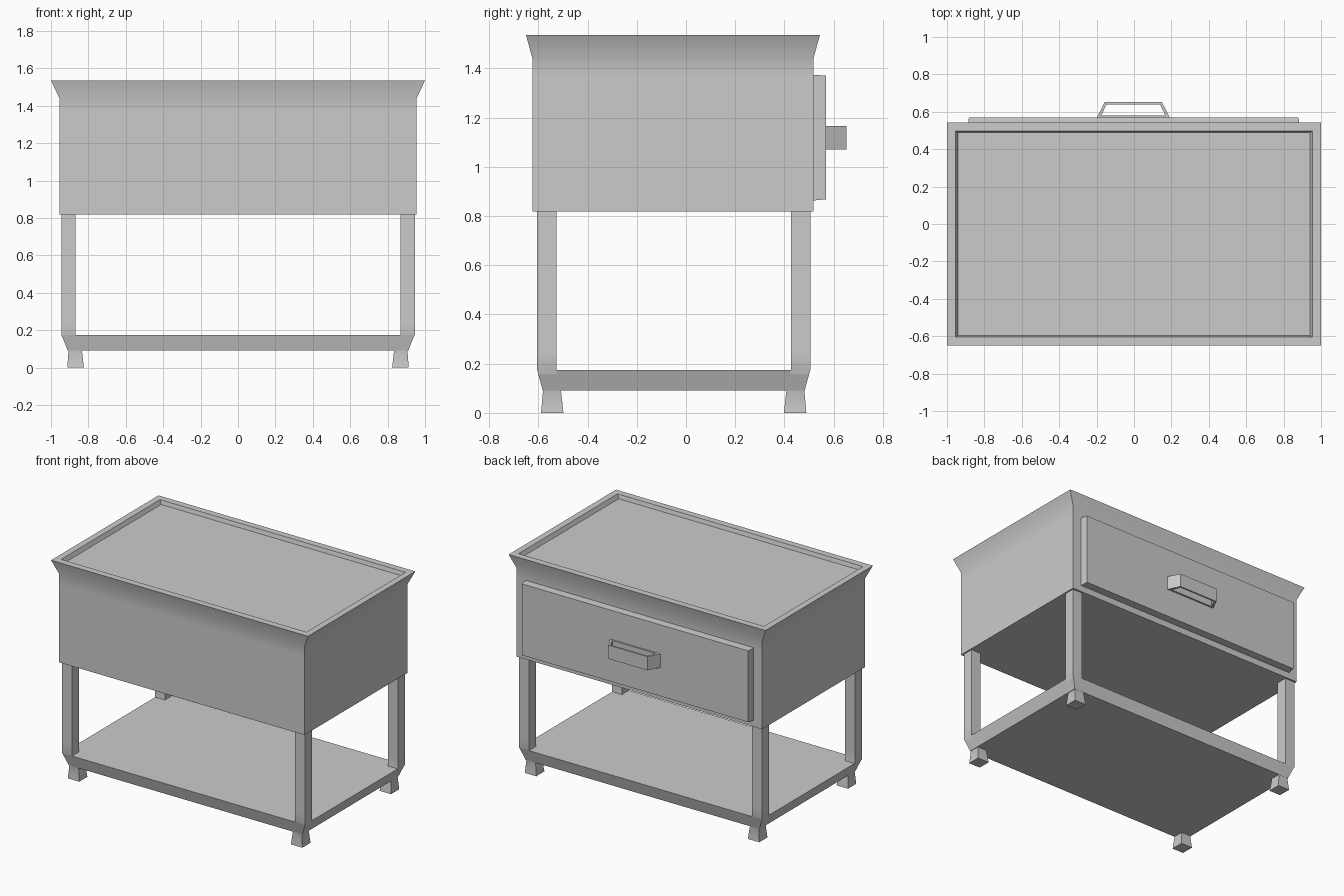
import bpy, bmesh, math

if "Cube" in bpy.data.objects:
    bpy.data.objects.remove(bpy.data.objects["Cube"])


def finish(name, bm):
    bmesh.ops.recalc_face_normals(bm, faces=bm.faces)
    mesh = bpy.data.meshes.new(name)
    bm.to_mesh(mesh)
    bm.free()
    ob = bpy.data.objects.new(name, mesh)
    bpy.context.collection.objects.link(ob)
    bpy.ops.object.select_all(action='DESELECT')
    ob.select_set(True)
    bpy.context.view_layer.objects.active = ob
    bpy.ops.object.shade_smooth_by_angle(angle=math.radians(30))
    return ob


def loft(name, rings, upright=True):
    """Closed box loft; each ring is (x0, x1, y0, y1, z). upright=False swaps y and z."""
    bm = bmesh.new()
    loops = []
    for x0, x1, y0, y1, z in rings:
        corners = ((x0, y0), (x1, y0), (x1, y1), (x0, y1))
        loops.append([bm.verts.new((x, y, z) if upright else (x, z, y)) for x, y in corners])
    for a, b in zip(loops, loops[1:]):
        for i in range(4):
            j = (i + 1) % 4
            bm.faces.new((a[i], a[j], b[j], b[i]))
    bm.faces.new(loops[0])
    bm.faces.new(loops[-1])
    return finish(name, bm)


def centred(hx, hy, z, cy):
    return (-hx, hx, cy - hy, cy + hy, z)


# cabinet with flared rim and shallow sunken top
loft("cabinet", [centred(*ring, -0.053) for ring in (
    (0.955, 0.571, 0.818), (0.955, 0.571, 1.37), (0.955, 0.571, 1.44), (1.0, 0.597, 1.535),
    (0.955, 0.55, 1.535), (0.942, 0.543, 1.507))])

# lower shelf with undercut edge
loft("shelf", [centred(0.91, 0.532, 0.09, -0.05), centred(0.944, 0.555, 0.175, -0.05)])

# four legs with splayed feet
PROFILE = [(0.824, 0.913, 0.448, 0.539, 0.0), (0.834, 0.906, 0.458, 0.531, 0.09),
           (0.868, 0.945, 0.477, 0.555, 0.175), (0.868, 0.945, 0.477, 0.555, 0.25),
           (0.868, 0.945, 0.477, 0.555, 0.82)]
for side, sx in (("left", -1), ("right", 1)):
    for end, sy in (("front", -1), ("back", 1)):
        loft(f"{end}_{side}_leg", [(sx * a, sx * b, -0.05 + sy * c, -0.05 + sy * d, z)
                                   for a, b, c, d, z in PROFILE])

# drawer front with slightly tapered edge
loft("drawer_front", [(-0.889, 0.886, 0.863, 1.374, 0.5), (-0.889, 0.886, 0.863, 1.374, 0.517),
                      (-0.883, 0.880, 0.868, 1.370, 0.569)], upright=False)

# handle: trapezoid ring extruded in height
outer = [(-0.2, 0.566), (0.193, 0.566), (0.149, 0.652), (-0.157, 0.652)]
inner = [(-0.174, 0.581), (0.167, 0.581), (0.139, 0.64), (-0.147, 0.64)]
bm = bmesh.new()
o, n = ([bm.verts.new((x, y, 1.07)) for x, y in pts] for pts in (outer, inner))
for i in range(4):
    j = (i + 1) % 4
    bm.faces.new((o[i], o[j], n[j], n[i]))
base = bm.faces[:]
top = bmesh.ops.extrude_face_region(bm, geom=base, use_keep_orig=True)["geom"]
bmesh.ops.translate(bm, vec=(0, 0, 0.096),
                    verts=[g for g in top if isinstance(g, bmesh.types.BMVert)])
finish("drawer_handle", bm)
